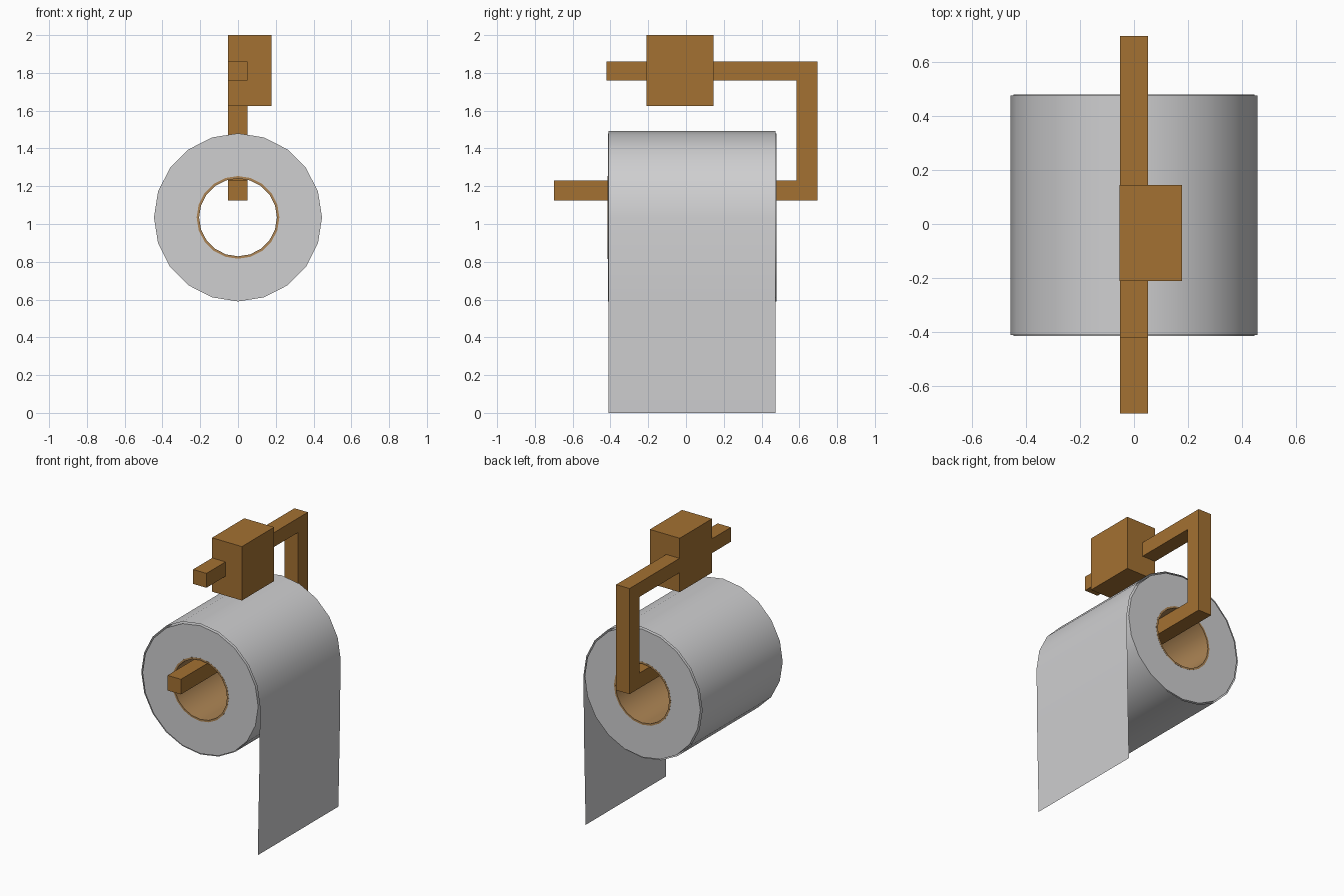
import bpy, bmesh, math

if "Cube" in bpy.data.objects:
    bpy.data.objects.remove(bpy.data.objects["Cube"])

ROLL_Z = 1.035
SIDES = 20


def material(name, color):
    m = bpy.data.materials.new(name)
    m.diffuse_color = (*color, 1)
    m.use_nodes = True
    m.node_tree.nodes["Principled BSDF"].inputs["Base Color"].default_value = m.diffuse_color
    return m


paper = material("paper_grey", (0.62, 0.62, 0.63))
card = material("cardboard_tan", (0.42, 0.235, 0.09))
wood = material("holder_brown", (0.37, 0.165, 0.032))


def finish(name, bm, mat, smooth=False, solid=True):
    if solid:
        bmesh.ops.recalc_face_normals(bm, faces=bm.faces)
    me = bpy.data.meshes.new(name)
    bm.to_mesh(me)
    bm.free()
    me.materials.append(mat)
    ob = bpy.data.objects.new(name, me)
    bpy.context.collection.objects.link(ob)
    if smooth:
        bpy.ops.object.select_all(action='DESELECT')
        ob.select_set(True)
        bpy.context.view_layer.objects.active = ob
        bpy.ops.object.shade_smooth_by_angle(angle=math.radians(35))
    return ob


def ring(name, r_in, r_out, y0, y1, mat):
    """Hollow cylinder along y."""
    bm = bmesh.new()
    loops = []
    for r, y in ((r_out, y0), (r_out, y1), (r_in, y1), (r_in, y0)):
        loops.append([bm.verts.new((r * math.cos(2 * math.pi * i / SIDES), y,
                                    ROLL_Z + r * math.sin(2 * math.pi * i / SIDES)))
                      for i in range(SIDES)])
    for k in range(4):
        a, b = loops[k], loops[(k + 1) % 4]
        for i in range(SIDES):
            j = (i + 1) % SIDES
            bm.faces.new((a[i], a[j], b[j], b[i]))
    return finish(name, bm, mat, smooth=True)


# Paper roll and its cardboard core
ring("paper_roll", 0.219, 0.445, -0.414, 0.478, paper)
ring("cardboard_core", 0.206, 0.219, -0.415, 0.479, card)

# Loose sheet: hangs at the right, wraps over the top and tucks in underneath
path = [(0.44, 0.0), (0.452, 0.6)]
for i in range(SIDES + 1):
    r = 0.457 - 0.010 * max(0, i / SIDES - 0.5) * 2
    a = 2 * math.pi * i / SIDES
    path.append((r * math.cos(a), ROLL_Z + r * math.sin(a)))
bm = bmesh.new()
rows = [[bm.verts.new((x, y, z)) for y in (-0.411, 0.475)] for x, z in path]
for a, b in zip(rows, rows[1:]):
    bm.faces.new((a[0], b[0], b[1], a[1]))
bm.normal_update()
if bm.faces[:][0].normal.x < 0:
    bmesh.ops.reverse_faces(bm, faces=bm.faces[:])
finish("loose_sheet", bm, paper, smooth=True, solid=False)


def extrude_profile(name, yz, x0, x1, mat):
    """Side profile (y, z) extruded across x."""
    bm = bmesh.new()
    f = bm.faces.new([bm.verts.new((x0, y, z)) for y, z in yz])
    res = bmesh.ops.extrude_face_region(bm, geom=[f])
    bmesh.ops.translate(bm, vec=(x1 - x0, 0, 0),
                        verts=[v for v in res["geom"] if isinstance(v, bmesh.types.BMVert)])
    return finish(name, bm, mat)


# Bent holder arm: upper bar, rear post and lower bar through the core
extrude_profile("holder_arm",
                [(-0.70, 1.125), (0.695, 1.125), (0.695, 1.86), (-0.42, 1.86),
                 (-0.42, 1.76), (0.585, 1.76), (0.585, 1.23), (-0.70, 1.23)],
                -0.052, 0.051, wood)

# Wall mounting block
extrude_profile("mounting_block",
                [(-0.21, 1.625), (0.145, 1.625), (0.145, 2.0), (-0.21, 2.0)],
                -0.053, 0.177, wood)
